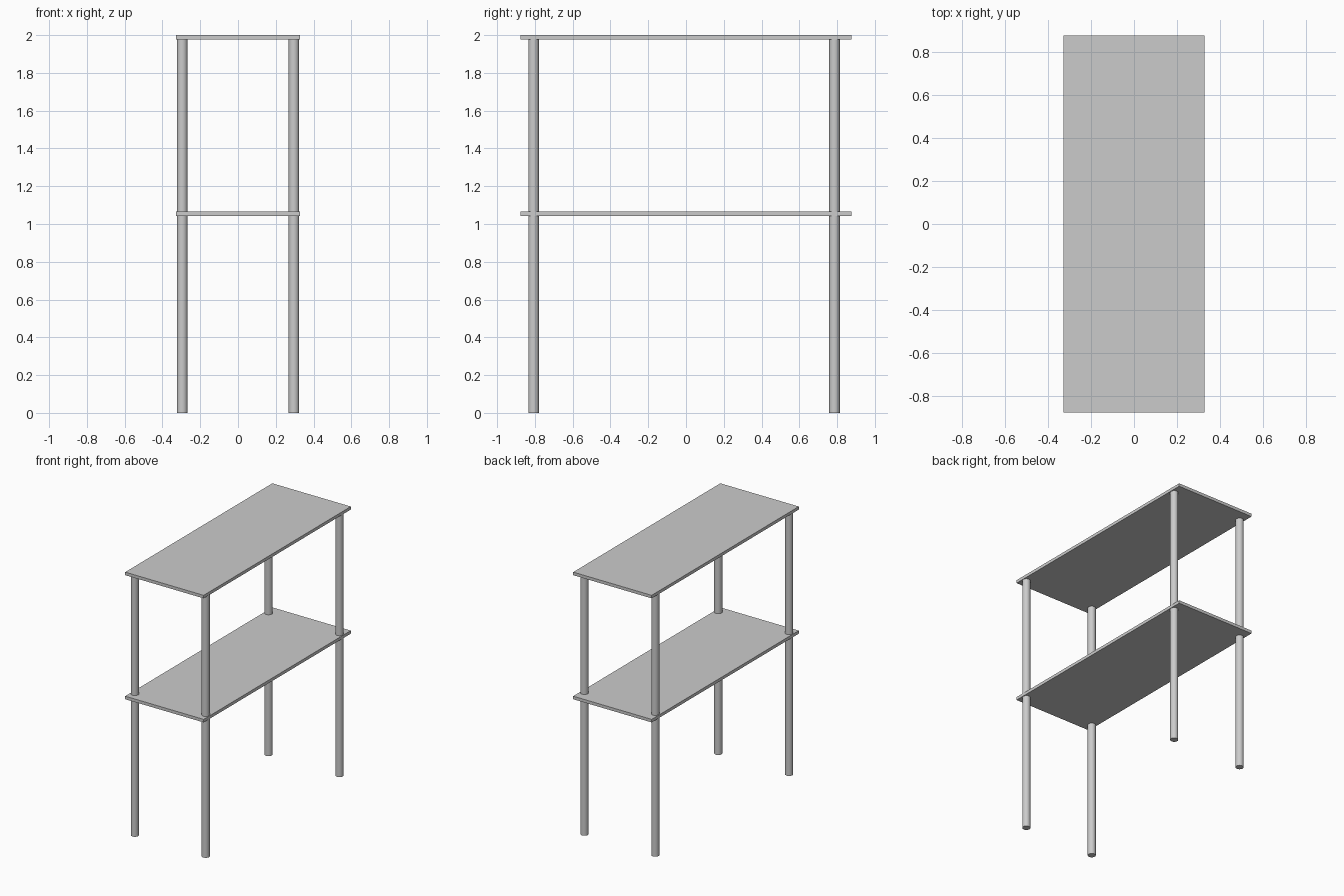
import bpy

if "Cube" in bpy.data.objects:
    bpy.data.objects.remove(bpy.data.objects["Cube"])

HALF_X, HALF_Y = 0.327, 0.876
THICK = 0.023
LEG_R = 0.028


def add_shelf(name, top):
    bpy.ops.mesh.primitive_cube_add(size=1, location=(0, 0, top - THICK / 2))
    ob = bpy.context.object
    ob.name = name
    ob.scale = (2 * HALF_X, 2 * HALF_Y, THICK)
    bpy.ops.object.transform_apply(location=False, rotation=False, scale=True)


def add_leg(name, x, y):
    height = 2 - THICK / 2  # ends inside the top board
    bpy.ops.mesh.primitive_cylinder_add(vertices=32, radius=LEG_R, depth=height,
                                        location=(x, y, height / 2))
    bpy.context.object.name = name
    bpy.ops.object.shade_smooth_by_angle()


# Two flat boards
add_shelf("top_shelf", 2.0)
add_shelf("middle_shelf", 1.065)

# Four round posts running from the floor to the top board
for end, y in (("front", -0.807), ("back", 0.786)):
    for side, x in (("left", -0.295), ("right", 0.296)):
        add_leg(f"{end}_{side}_leg", x, y)
